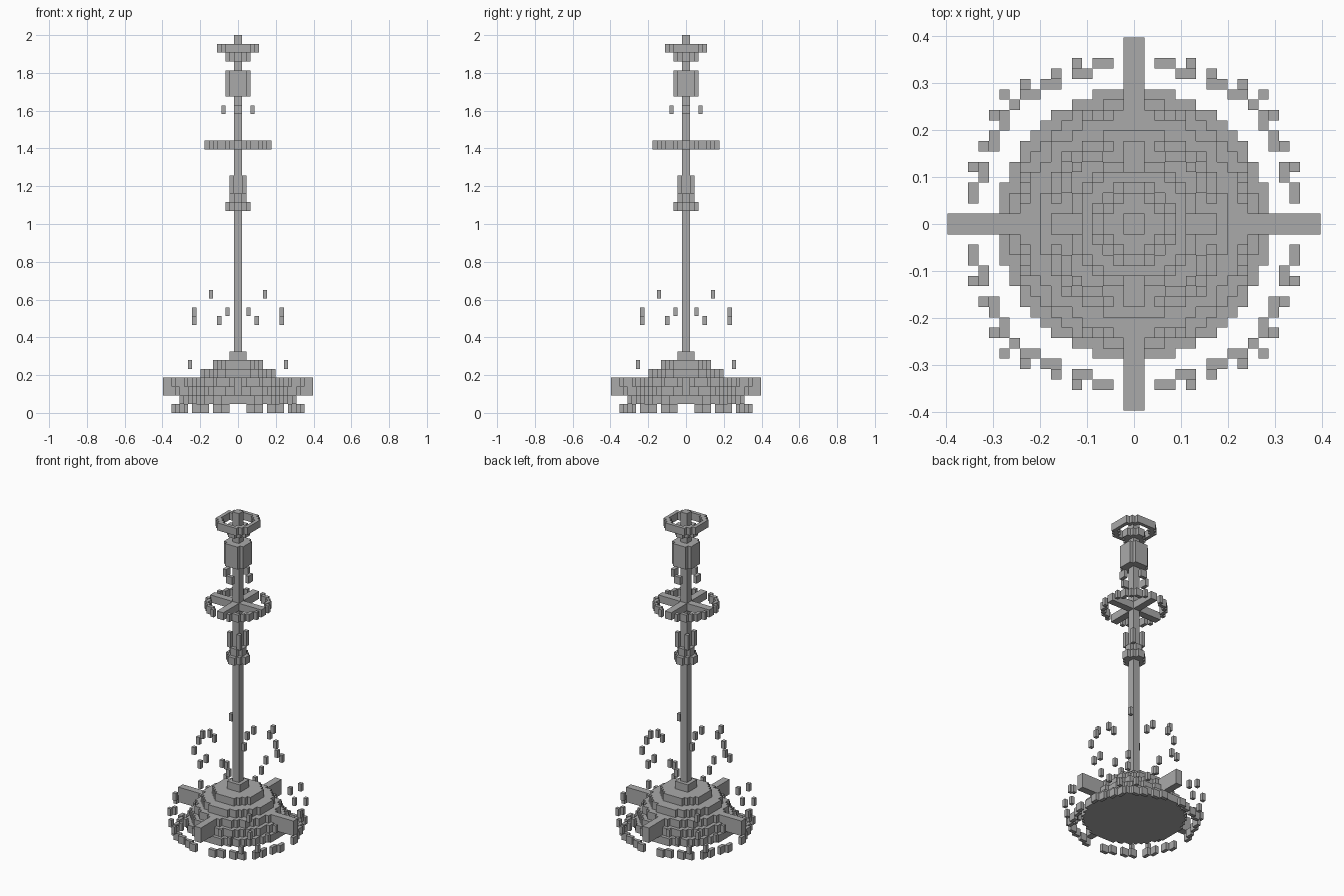
import bpy, bmesh

cube = bpy.data.objects.get("Cube")
if cube:
    bpy.data.objects.remove(cube, do_unlink=True)

W = 0.02205       # cell width
H = 2 / 43        # layer height

grey = bpy.data.materials.new("plain grey")
grey.use_nodes = True
COLOUR = (0.4, 0.4, 0.4, 1)
grey.diffuse_color = COLOUR
grey.node_tree.nodes["Principled BSDF"].inputs["Base Color"].default_value = COLOUR


def sym(cells):
    """Repeat first-quadrant cells over both axes and the diagonal."""
    out = set()
    for i, j in cells:
        for a, b in ((i, j), (j, i)):
            out |= {(x, y) for x in (a, -1 - a) for y in (b, -1 - b)}
    return out


def rect(x, y):
    return {(i, j) for i in range(-x, x) for j in range(-y, y)}


def disc(r, inner=0):
    n = int(r) + 1
    return {(i, j) for i, j in rect(n, n)
            if inner <= ((i + .5) ** 2 + (j + .5) ** 2) ** .5 < r}


def stack(cells, first, last=None):
    last = first if last is None else last
    return {(i, j, k) for i, j in cells for k in range(first, last + 1)}


# The four corners of each cell side, by outward direction
SIDES = {
    (1, 0, 0): ((1, 0, 0), (1, 1, 0), (1, 1, 1), (1, 0, 1)),
    (-1, 0, 0): ((0, 0, 0), (0, 0, 1), (0, 1, 1), (0, 1, 0)),
    (0, 1, 0): ((0, 1, 0), (0, 1, 1), (1, 1, 1), (1, 1, 0)),
    (0, -1, 0): ((0, 0, 0), (1, 0, 0), (1, 0, 1), (0, 0, 1)),
    (0, 0, 1): ((0, 0, 1), (1, 0, 1), (1, 1, 1), (0, 1, 1)),
    (0, 0, -1): ((0, 0, 0), (0, 1, 0), (1, 1, 0), (1, 0, 0)),
}


def build(name, cells):
    """Make one object from the exposed sides of a set of cells."""
    bm = bmesh.new()
    for i, j, k in cells:
        for (dx, dy, dz), corners in SIDES.items():
            if (i + dx, j + dy, k + dz) not in cells:
                bm.faces.new([bm.verts.new(((i + a) * W, (j + b) * W, (k + c) * H))
                              for a, b, c in corners])
    bmesh.ops.remove_doubles(bm, verts=bm.verts, dist=1e-5)
    mesh = bpy.data.meshes.new(name)
    bm.to_mesh(mesh)
    bm.free()
    mesh.materials.append(grey)
    ob = bpy.data.objects.new(name, mesh)
    bpy.context.collection.objects.link(ob)


# Stepped round base
mound = set()
for layer, radius in ((1, 13), (2, 12), (3, 10.7), (4, 9), (5, 6.2), (6, 2.3)):
    mound |= stack(disc(radius), layer)
build("stepped_base", mound)

# Four long arms
build("base_arms", stack(rect(18, 1) | rect(1, 18), 2, 3))

# Broken ring on the ground
build("ground_ring", stack(sym([(2, 15), (3, 15), (4, 14), (5, 14), (7, 13),
                                (8, 13), (9, 12), (10, 12)]), 0))

# Loose pieces hovering round the base
loose = {1: [(10, 13)], 2: [(7, 14)], 3: [(5, 15), (12, 12)], 5: [(11, 11)],
         10: [(4, 10)], 11: [(2, 10)], 13: [(6, 6)]}
pieces = set()
for layer, cells in loose.items():
    pieces |= stack(sym(cells), layer)
build("floating_pieces", pieces)

# Slim pole
build("pole", stack(rect(1, 1), 7, 42))

# Collar on the pole
build("collar", stack(rect(3, 1) | rect(1, 3) | sym([(1, 1)]), 23)
      | stack(rect(2, 1) | rect(1, 2), 24) | stack(sym([(1, 1)]), 25, 26))

# Spoked wheel
build("wheel_spokes", stack(rect(8, 1) | rect(1, 8), 30))
build("wheel_rim", stack(sym([(2, 7), (3, 6), (4, 6), (5, 5)]), 30))

# Small pieces under the head block
build("head_pieces", stack(sym([(3, 0)]), 34))

# Head block with notched corners
build("head_block", stack(rect(3, 2) | rect(2, 3), 36, 38))

# Cup and crown ring at the top
build("crown_cup", stack(rect(3, 1) | rect(1, 3) | rect(2, 2), 40))
build("crown_ring", stack(disc(5.2, 3.9), 41))
